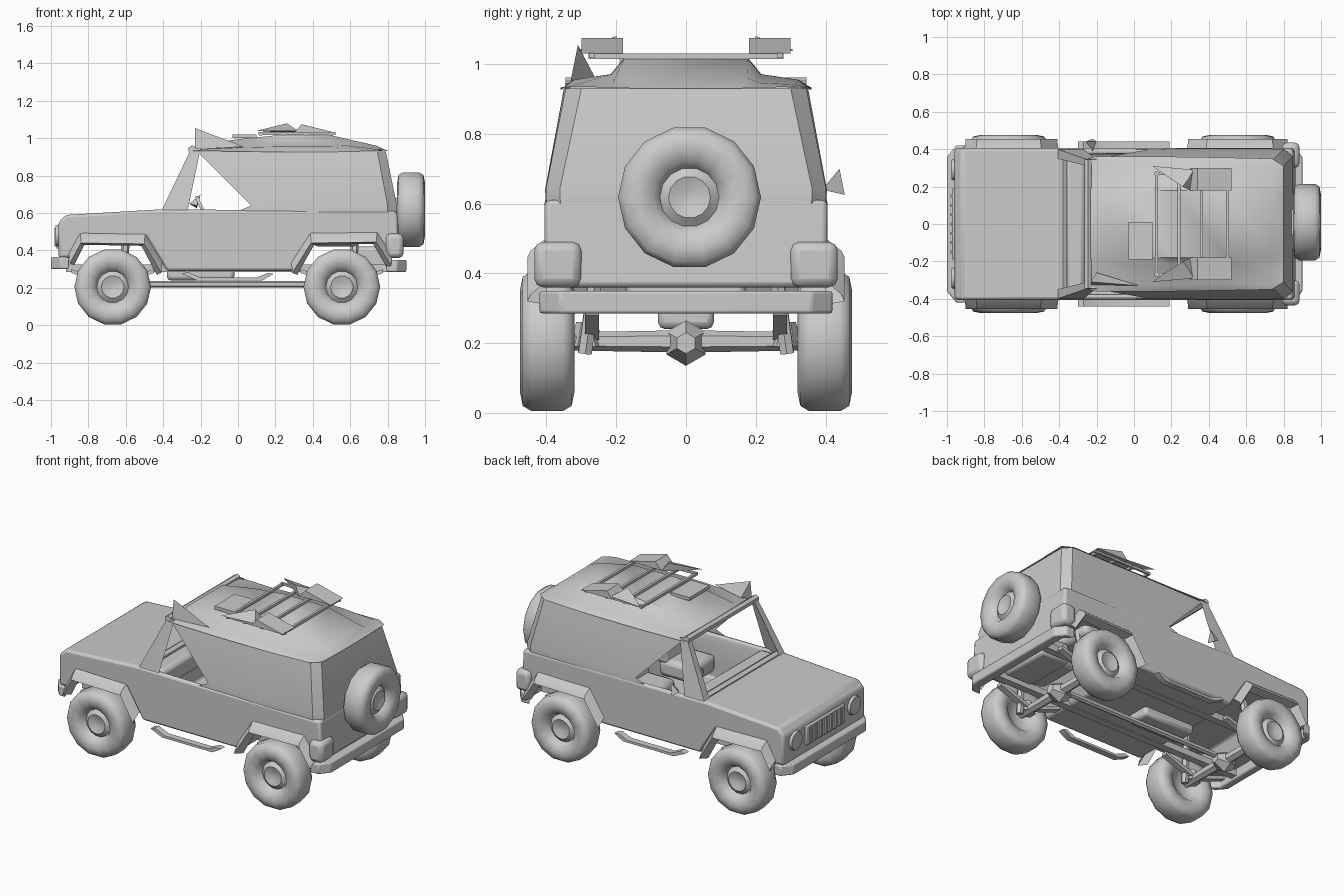
import bpy, bmesh, math
from mathutils import Vector

if "Cube" in bpy.data.objects:
    bpy.data.objects.remove(bpy.data.objects["Cube"])


def make(name, verts, faces, mirror=False, bevel=0, segs=2, cut=None, angle=35):
    me = bpy.data.meshes.new(name)
    me.from_pydata([tuple(v) for v in verts], [], faces)
    bm = bmesh.new()
    bm.from_mesh(me)
    bmesh.ops.recalc_face_normals(bm, faces=bm.faces)
    bm.to_mesh(me)
    bm.free()
    ob = bpy.data.objects.new(name, me)
    bpy.context.collection.objects.link(ob)
    bpy.ops.object.select_all(action='DESELECT')
    ob.select_set(True)
    bpy.context.view_layer.objects.active = ob
    bpy.ops.object.shade_smooth_by_angle(angle=math.radians(angle))
    if cut:
        m = ob.modifiers.new("cut", 'BOOLEAN')
        m.operation, m.object, m.solver = 'DIFFERENCE', cut, 'EXACT'
    if bevel:
        m = ob.modifiers.new("bevel", 'BEVEL')
        m.width, m.segments, m.limit_method = bevel, segs, 'ANGLE'
    if mirror:
        m = ob.modifiers.new("mirror", 'MIRROR')
        m.use_axis = (False, True, False)
    return ob


def loft(name, rings, closed=True, caps=True, **kw):
    n = len(rings[0])
    verts = [v for r in rings for v in r]
    faces = []
    for i in range(len(rings) - 1):
        for j in range(n if closed else n - 1):
            k = (j + 1) % n
            faces.append((i * n + j, i * n + k, (i + 1) * n + k, (i + 1) * n + j))
    if closed and caps:
        faces += [tuple(range(n)), tuple(range(len(verts) - n, len(verts)))]
    return make(name, verts, faces, **kw)


def prism(name, pts, y0, y1, **kw):
    return loft(name, [[(x, y, z) for x, z in pts] for y in (y0, y1)], **kw)


def box(name, x, y, z, **kw):
    return prism(name, [(x[0], z[0]), (x[1], z[0]), (x[1], z[1]), (x[0], z[1])], *y, **kw)


def bar(name, a, b, r, r2=None, sides=6, **kw):
    a, b = Vector(a), Vector(b)
    q = (b - a).to_track_quat('Z', 'Y')
    ang = [2 * math.pi * (i + .5) / sides for i in range(sides)]
    return loft(name, [[p + q @ Vector((s * math.cos(t), s * math.sin(t), 0)) for t in ang]
                       for p, s in ((a, r), (b, r2 or r))], **kw)


def wheel(name, c, axis, width=1.0, **kw):
    # revolved tyre with dished hub on both faces
    prof = [(.02, .035), (.06, .05), (.085, .03), (.105, .065), (.15, .078), (.19, .07), (.205, .045),
            (.205, -.045), (.19, -.07), (.15, -.078), (.105, -.065), (.08, -.03), (.02, -.02)]
    q = Vector(axis).to_track_quat('Z', 'Y')
    rings = [[Vector(c) + q @ Vector((r * math.cos(t), r * math.sin(t), h * width))
              for t in [2 * math.pi * i / 14 for i in range(14)]] for r, h in prof]
    return loft(name, rings, angle=50, **kw)


# Tub and bonnet, hollowed for the cabin
cabin_cut = prism("cabin_cutter", [(-.36, .75), (-.36, .34), (.27, .34), (.34, .52), (.76, .52), (.81, .75)],
                  -.375, .375)
cabin_cut.hide_render = True
cabin_cut.hide_viewport = False
cabin_cut.display_type = 'WIRE'
prism("body_tub", [(-.96, .36), (-.96, .55), (-.92, .59), (-.41, .62), (.85, .61), (.865, .36), (.78, .36),
                   (.72, .47), (.42, .48), (.31, .29), (-.38, .29), (-.49, .47), (-.82, .48), (-.88, .36)],
      -.405, .405, cut=cabin_cut, bevel=.022)

# Cabin sides and back as one wrapped panel
low = [(-.02, .401), (.40, .402), (.80, .40), (.85, .36)]
top = [(-.22, .345), (.30, .35), (.745, .345), (.79, .30)]
wrap = lambda p: p + [(x, -y) for x, y in reversed(p)]
mid = [(.07, .397)] + [(x, y + .002) for x, y in low[1:]]
loft("cabin_shell", [[(x, y, .60) for x, y in wrap(low)], [(x, y, .64) for x, y in wrap(mid)],
                     [(x, y, .93) for x, y in wrap(top)]], closed=False)

# Roof with raised centre
rows = [(-.26, .95, .345), (-.21, .96, .36), (0, .995, .36), (.2, 1.015, .36), (.5, 1.015, .355),
        (.74, .96, .35), (.80, .93, .31)]
cols = [(1, -.1), (.9, .25), (.6, .45), (.5, 1)]
roof = []
for x, z, w in rows:
    half = [(x, w * f, .935 + (z - .935) * g) for f, g in cols]
    roof.append(half + [(a, -b, c) for a, b, c in reversed(half)])
loft("roof", roof, closed=False, angle=45)

# Windscreen frame
loft("windscreen_pillar", [[(-.41, .40, .61), (-.41, .35, .61), (-.27, .40, .61)],
                           [(-.25, .345, .945), (-.25, .31, .945), (-.20, .345, .945)]], mirror=True)
bar("windscreen_header", (-.245, -.345, .94), (-.245, .345, .94), .022)
bar("cowl", (-.38, -.38, .615), (-.38, .38, .615), .025)

# Wing flares over all four wheels
for tag, path in (("front", [(-.90, .35), (-.84, .46), (-.50, .455), (-.41, .30)]),
                  ("rear", [(.29, .30), (.39, .46), (.74, .465), (.82, .34)])):
    cx = sum(p[0] for p in path) / 4
    inn = [(cx + (x - cx) * 1.03, z + .04) for x, z in path]
    lip = [(cx + (x - cx) * .90, z - .03) for x, z in path]
    loft(tag + "_flare", [[(x, .395, z) for x, z in inn], [(x, .445, z) for x, z in path],
                          [(x, .455, z - .02) for x, z in path], [(x, .40, z) for x, z in lip]],
         closed=False, mirror=True)

# Bumpers
for tag, s, x0, x1, z in (("front", -1, .95, 1.0, .335), ("rear", 1, .84, .90, .32)):
    pts = [(-.42, x0 - .05), (-.37, x0), (.37, x0), (.42, x0 - .05), (.42, x1 - .05), (.36, x1), (-.36, x1),
           (-.42, x1 - .05)]
    loft(tag + "_bumper", [[(s * x, y, zz) for y, x in pts] for zz in (z - .035, z + .03)], bevel=.008)
box("tail_corner", (.79, .885), (.30, .435), (.36, .49), mirror=True, bevel=.025)

# Grille and lamps
box("grille", (-.972, -.95), (-.19, .19), (.41, .53), bevel=.006)
for i in range(7):
    y = -.15 + i * .05
    box("grille_bar", (-.98, -.965), (y - .008, y + .008), (.42, .52))
bar("headlamp", (-.945, .29, .48), (-.975, .29, .48), .065, .055, sides=12, mirror=True)

# Wheels and spare
for tag, x in (("front", -.67), ("rear", .555)):
    wheel(tag + "_wheel", (x, .398, .205), (0, 1, 0), mirror=True)
    # Axle, differential and suspension
    bar(tag + "_axle", (x, 0, .205), (x, .34, .205), .032, .026, mirror=True)
    bar(tag + "_differential", (x, 0, .2), (x + .07, 0, .2), .065, .03)
    bar(tag + "_differential_back", (x, 0, .2), (x - .06, 0, .2), .065, .035)
    bar(tag + "_damper", (x + .05, .29, .17), (x + .07, .25, .46), .022, mirror=True)
    bar(tag + "_spring_mount", (x, .285, .19), (x, .285, .26), .05, .03, mirror=True)
    prism(tag + "_leaf_spring", [(x - .22, .30), (x, .225), (x + .22, .30), (x + .22, .28), (x, .20),
                                 (x - .22, .28)], .25, .29, mirror=True)
wheel("spare_wheel", (.925, .01, .618), (1, 0, 0), .95)
box("spare_carrier", (.83, .89), (-.06, .08), (.55, .68))

# Chassis, drivetrain and side steps
box("frame_rail", (-.92, .84), (.19, .235), (.285, .325), mirror=True)
bar("drive_shaft", (-.6, 0, .22), (.5, 0, .22), .018)
box("gearbox", (-.38, -.02), (-.08, .08), (.24, .31), bevel=.02)
box("fuel_tank", (.62, .82), (-.17, .17), (.29, .42), bevel=.02)
prism("side_step", [(-.30, .275), (-.22, .24), (.13, .24), (.19, .275), (.16, .28), (.10, .255), (-.20, .255),
                    (-.27, .285)], .40, .44, mirror=True)

# Interior
for tag, x, y0, y1 in (("front_seat", .03, .08, .32), ("rear_seat", .42, .02, .33)):
    box(tag + "_cushion", (x - .02, x + .22), (y0, y1), (.42, .53), mirror=True, bevel=.03)
    prism(tag + "_back", [(x + .15, .50), (x + .23, .50), (x + .29, .82), (x + .23, .82)], y0, y1,
          mirror=True, bevel=.025)
box("dashboard", (-.37, -.26), (-.37, .37), (.50, .62), bevel=.025)
bar("steering_wheel", (-.20, .19, .62), (-.185, .19, .627), .075, sides=12)

# Roof load: faceted lamps and low tilted panels
for s in (-1, 1):
    loft("roof_wedge", [[(.10, s * .31, 1.04), (.32, s * .29, 1.04), (.30, s * .18, 1.025)],
                        [(.14, s * .28, 1.05), (.29, s * .24, 1.06), (.26, s * .20, 1.08)]])
    prism("roof_panel", [(.30, 1.03), (.34, 1.075), (.52, 1.03)], s * .18, s * .30)
    bar("rack_rail", (.11, s * .27, 1.025), (.52, s * .27, 1.025), .01, sides=4)
for x in (.12, .24, .36, .50):
    bar("rack_slat", (x, -.28, 1.022), (x, .28, 1.022), .011, sides=4)
box("roof_vent", (-.03, .10), (-.19, .01), (1.0, 1.02))

# Wind deflector and side mirror
make("roof_deflector", [(-.23, -.31, 1.055), (-.23, -.325, .94), (.03, -.33, .955), (-.2, -.26, .96)],
     [(0, 1, 2), (0, 2, 3), (0, 3, 1)])
make("side_mirror", [(-.22, .39, .64), (-.22, .455, .625), (-.20, .44, .70), (-.26, .44, .65)],
     [(0, 1, 2), (0, 2, 3), (0, 3, 1), (1, 2, 3)])
